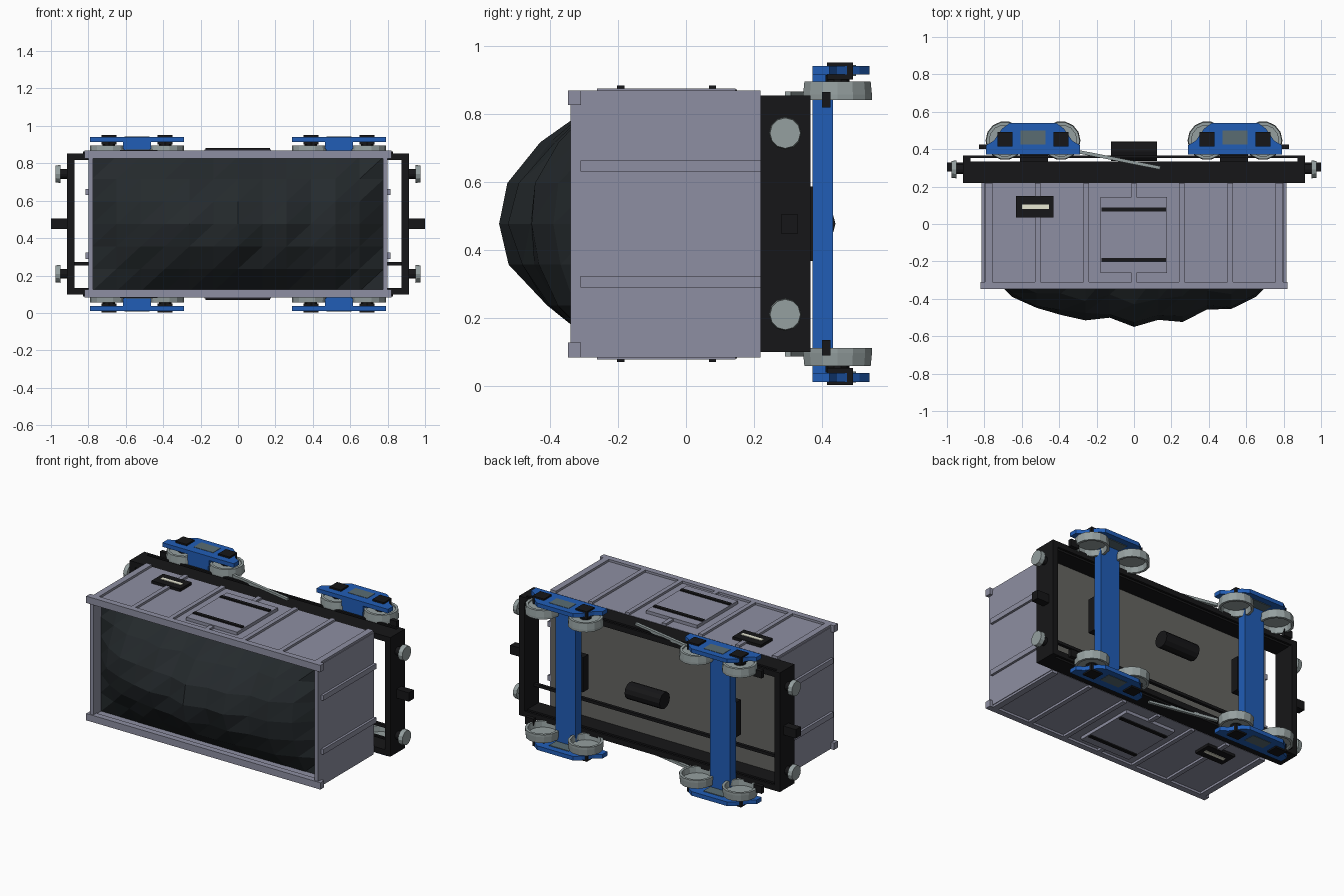
import bpy, bmesh, math, random
from mathutils import Matrix, Vector

if "Cube" in bpy.data.objects:
    bpy.data.objects.remove(bpy.data.objects["Cube"])

random.seed(4)
MID = 0.48   # middle height: the wagon lies on its side, its roof side faces -y


def mat(name, r, g, b):
    m = bpy.data.materials.new(name)
    m.diffuse_color = (r, g, b, 1)
    m.use_nodes = True
    m.node_tree.nodes["Principled BSDF"].inputs["Base Color"].default_value = m.diffuse_color
    return m


BODY = mat("body_paint", 0.27, 0.275, 0.36)
BLACK = mat("black_iron", 0.008, 0.008, 0.009)
BLUE = mat("blue_paint", 0.015, 0.11, 0.47)
STEEL = mat("steel", 0.30, 0.35, 0.35)
DARK_STEEL = mat("dark_steel", 0.10, 0.15, 0.17)
FLOOR = mat("grimy_floor", 0.13, 0.13, 0.12)
COAL = mat("coal", 0.018, 0.023, 0.026)
LABEL = mat("label", 0.8, 0.8, 0.65)


def finish(name, bm, material):
    bmesh.ops.recalc_face_normals(bm, faces=bm.faces[:])
    me = bpy.data.meshes.new(name)
    bm.to_mesh(me)
    bm.free()
    me.materials.append(material)
    ob = bpy.data.objects.new(name, me)
    bpy.context.collection.objects.link(ob)
    return ob


def boxes(name, material, spans, mirror=False):
    """One object from boxes (x0, x1, y0, y1, z0, z1); mirror repeats across the middle height."""
    bm = bmesh.new()
    spans = list(spans)
    if mirror:
        spans += [(a, b, c, d, 2 * MID - f, 2 * MID - e) for a, b, c, d, e, f in spans]
    for x0, x1, y0, y1, z0, z1 in spans:
        m = Matrix.Translation(((x0 + x1) / 2, (y0 + y1) / 2, (z0 + z1) / 2))
        m = m @ Matrix.Diagonal((x1 - x0, y1 - y0, z1 - z0, 1))
        bmesh.ops.create_cube(bm, size=1, matrix=m)
    return finish(name, bm, material)


def flip(z, s):
    return MID + s * (z - MID)


def cylinder(name, material, centre, axis, radius, length, sides, r2=None):
    bm = bmesh.new()
    rot = Vector((0, 0, 1)).rotation_difference(Vector(axis)).to_matrix().to_4x4()
    bmesh.ops.create_cone(bm, cap_ends=True, segments=sides, radius1=radius,
                          radius2=radius if r2 is None else r2, depth=length,
                          matrix=Matrix.Translation(centre) @ rot)
    return finish(name, bm, material)


# open body: side walls, end walls, floor
boxes("side_wall", BODY, [(-0.8, 0.8, -0.33, 0.22, 0.835, 0.859)], True)
boxes("end_wall", BODY, [(x, x + 0.025, -0.34, 0.22, 0.101, 0.859) for x in (-0.80, 0.775)])
boxes("floor", FLOOR, [(-0.79, 0.79, 0.19, 0.222, 0.11, 0.85)])
# top rim and ribs
boxes("top_rim", BODY, [(-0.82, 0.82, -0.347, -0.309, 0.83, 0.873)], True)
boxes("side_rib", BODY, [(x - w, x + w, -0.31, 0.22, 0.85, 0.873) for x, w in
      ((-0.776, 0.02), (-0.515, 0.014), (-0.255, 0.014), (0, 0.014),
       (0.255, 0.014), (0.515, 0.014), (0.776, 0.02))], True)
boxes("end_rib", BODY, [(x, x + 0.025, -0.31, 0.22, 0.634, 0.667) for x in (-0.815, 0.79)], True)
# side doors, handles and label plates
boxes("door", BODY, [(-0.18, 0.177, -0.262, 0.145, 0.85, 0.879)], True)
boxes("door_handle", BLACK, [(-0.175, 0.17, y - 0.011, y + 0.011, 0.87, 0.887)
      for y in (0.078, -0.192)], True)
boxes("label_plate", BLACK, [(-0.63, -0.43, 0.035, 0.15, 0.85, 0.876)], True)
boxes("label_strip", LABEL, [(-0.60, -0.455, 0.08, 0.103, 0.87, 0.879)], True)

# coal heap: faceted grid with irregular ridge
along = [0, .45, .65, .78, .88, .83, 1, .87, .91, .68, .67, .45, 0]
across = [0, .56, .91, 1, .91, .56, 0]
bm = bmesh.new()
rows = []
for i, a in enumerate(along):
    row = []
    for j, c in enumerate(across):
        inner = 0 < i < 12 and 0 < j < 6
        h = 0.29 * a * c
        if inner and j != 3:
            h = max(h + random.uniform(-0.025, 0.012), 0.02)
        row.append(bm.verts.new((-0.78 + 0.13 * i, -0.26 - h, 0.12 + 0.12 * j)))
    rows.append(row)
for i in range(12):
    for j in range(6):
        a, b, c, d = rows[i][j], rows[i + 1][j], rows[i + 1][j + 1], rows[i][j + 1]
        bm.faces.new((a, b, c))
        bm.faces.new((a, c, d))
finish("coal_heap", bm, COAL)

# underframe: sills, lower flanges, end beams, brake rod, centre plates
boxes("side_sill", BLACK, [(-0.9, 0.9, 0.22, 0.335, 0.822, 0.857),
                           (-0.9, 0.9, 0.352, 0.366, 0.822, 0.857)], True)
boxes("end_beam", BLACK, [(x, x + 0.038, 0.22, 0.366, 0.103, 0.857) for x in (-0.913, 0.875)])
boxes("brake_rod", BLACK, [(-0.88, 0.88, 0.25, 0.27, 0.258, 0.276)])
boxes("centre_plate", BLACK, [(x - 0.075, x + 0.075, 0.32, 0.374, 0.37, 0.59)
                              for x in (-0.535, 0.535)])
cylinder("air_tank", BLACK, (0, 0.388, MID), (1, 0, 0), 0.052, 0.245, 12)

# brake levers: slanted bars
for s in (1, -1):
    a, b = Vector((-0.30, 0.387, 0)), Vector((0.14, 0.30, 0))
    half = (b - a).length / 2
    lever = boxes("brake_lever", STEEL, [(-half, half, -0.009, 0.009, -0.009, 0.009)])
    mid = (a + b) / 2
    lever.location = (mid.x, mid.y, flip(0.861, s))
    lever.rotation_euler.z = math.atan2(b.y - a.y, b.x - a.x)

# couplers and buffers
for e in (1, -1):
    x0, x1 = sorted((e * 0.90, e * 1.0))
    boxes("coupler", BLACK, [(x0, x1, 0.28, 0.33, 0.452, 0.508)])
    for s in (1, -1):
        z = flip(0.747, s)
        cylinder("buffer_shank", BLACK, (e * 0.93, 0.292, z), (e, 0, 0), 0.026, 0.05, 12)
        cylinder("buffer_head", STEEL, (e * 0.963, 0.292, z), (e, 0, 0), 0.048, 0.028, 12, 0.045)


def wheel(x, s):
    """Deep rim closed by a disc on the outer side."""
    n = 14
    prof = [(0, 0.89), (0.084, 0.89), (0.084, 0.899), (0.1, 0.899),
            (0.104, 0.86), (0.104, 0.845), (0.088, 0.845), (0.084, 0.882), (0, 0.882)]
    bm = bmesh.new()
    vs = [bm.verts.new((x + r, 0.446, flip(z, s))) for r, z in prof]
    es = [bm.edges.new(p) for p in zip(vs, vs[1:])]
    bmesh.ops.spin(bm, geom=vs + es, cent=(x, 0.446, 0), axis=(0, 0, 1),
                   angle=2 * math.pi, steps=n, use_duplicate=False)
    bmesh.ops.remove_doubles(bm, verts=bm.verts[:], dist=1e-4)
    finish("wheel", bm, STEEL)


# bogies
half_profile = [(0.25, 0.372), (0.25, 0.422), (0.21, 0.445), (0.165, 0.51), (0.125, 0.54)]
side_profile = half_profile + [(-x, y) for x, y in reversed(half_profile)]
for cx in (-0.54, 0.54):
    e = 1 if cx > 0 else -1
    boxes("bogie_cross_beam", BLUE, [(cx - 0.07, cx + 0.07, 0.373, 0.432, 0.03, 0.93)])
    boxes("bogie_side_block", BLUE, [(cx - 0.075, cx + 0.075, 0.373, 0.432, 0.88, 0.925)], True)
    boxes("bogie_spring_panel", DARK_STEEL,
          [(cx - 0.068, cx + 0.068, 0.425, 0.50, 0.915, 0.947)], True)
    boxes("axle_box", BLACK, [(x - 0.04, x + 0.04, 0.415, 0.492, 0.905, 0.955)
                              for x in (cx - 0.15, cx + 0.15)], True)
    x0, x1 = sorted((e * 0.77, e * 0.828))
    boxes("brake_block", BLACK, [(x0, x1, 0.401, 0.426, 0.822, 0.868)], True)
    for s in (1, -1):
        bm = bmesh.new()
        base = bm.faces.new([bm.verts.new((cx + x, y, flip(0.919, s))) for x, y in side_profile])
        ext = bmesh.ops.extrude_face_region(bm, geom=[base])
        bmesh.ops.translate(bm, vec=(0, 0, s * 0.026),
                            verts=[v for v in ext["geom"] if isinstance(v, bmesh.types.BMVert)])
        finish("bogie_side_frame", bm, BLUE)
        for dx in (-0.15, 0.15):
            wheel(cx + dx, s)
            cylinder("axle_stub", BLACK, (cx + dx, 0.446, flip(0.90, s)), (0, 0, 1), 0.035, 0.035, 10)

# settle the whole model on the ground
for ob in bpy.context.collection.objects:
    ob.location.z -= 0.004
